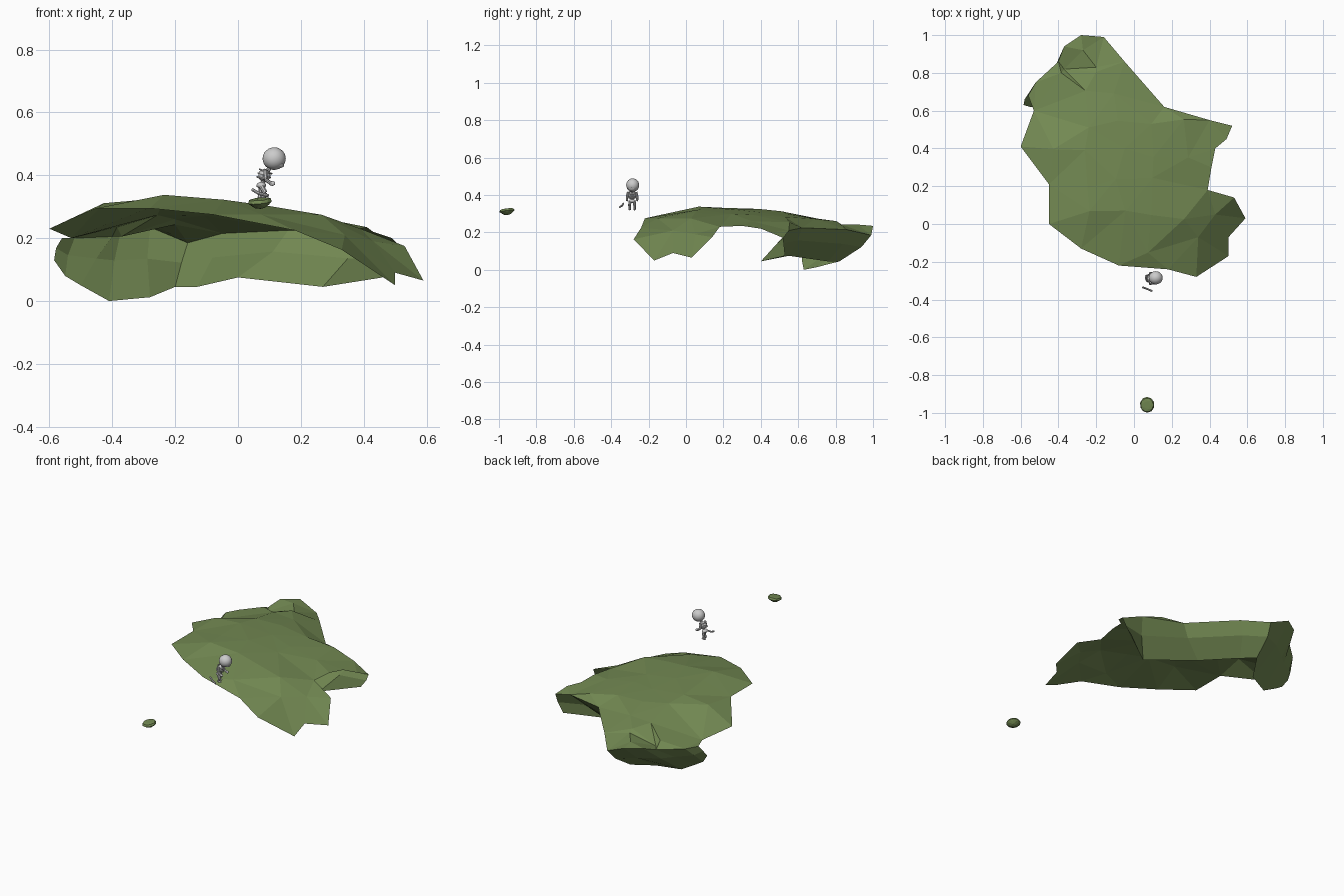
import bpy, bmesh, math, random
from mathutils import Vector
from mathutils.geometry import delaunay_2d_cdt

if "Cube" in bpy.data.objects:
    bpy.data.objects.remove(bpy.data.objects["Cube"])

random.seed(4)


def material(name, rgb):
    m = bpy.data.materials.new(name)
    m.diffuse_color = (*rgb, 1)
    m.use_nodes = True
    m.node_tree.nodes["Principled BSDF"].inputs["Base Color"].default_value = m.diffuse_color
    return m


MOSS = material("moss green", (0.17, 0.25, 0.085))
BONE = material("light grey", (0.6, 0.6, 0.6))


def make(name, verts, faces, mat):
    mesh = bpy.data.meshes.new(name)
    mesh.from_pydata([tuple(v) for v in verts], [], faces)
    bm = bmesh.new()
    bm.from_mesh(mesh)
    bmesh.ops.recalc_face_normals(bm, faces=bm.faces)
    bm.to_mesh(mesh)
    bm.free()
    mesh.materials.append(mat)
    ob = bpy.data.objects.new(name, mesh)
    bpy.context.collection.objects.link(ob)
    return ob


def interp(t, pts):
    for (a, za), (b, zb) in zip(pts, pts[1:]):
        if t <= b:
            return za + (zb - za) * max(0, (t - a) / (b - a))
    return pts[-1][1]


def height(x, y):
    zx = interp(x, [(-.6, .25), (-.44, .32), (-.27, .335), (-.05, .32),
                    (.2, .29), (.41, .24), (.5, .2), (.59, .08)])
    zy = interp(y, [(-.29, .23), (-.23, .27), (-.14, .31), (.06, .338),
                    (.24, .335), (.57, .31), (.78, .26), (1, .235)])
    return zx + zy - .335


# Canopy rim: front and sides, then the back edge that the wall hangs from
front_rim = [(-.53, .60, .20), (-.6, .41, .23), (-.45, .21, .295), (-.45, 0, .295),
             (-.28, -.13, .295), (-.08, -.22, .275), (.18, -.24, .225),
             (.33, -.28, .163), (.5, -.17, .05), (.5, -.07, .09), (.59, .03, .065),
             (.53, .14, .175), (.39, .18, .23), (.41, .30, .235), (.43, .40, .22),
             (.49, .45, .20)]
back_rim = [(.52, .52, .17), (.40, .55, .21), (.16, .62, .225), (-.05, .86, .215),
            (-.16, .99, .185), (-.28, 1.0, .235), (-.37, .94, .235), (-.40, .86, .205),
            (-.52, .75, .20), (-.56, .68, .20)]
rim = front_rim + back_rim

# Interior canopy points: back step and right lobe, then a jittered grid
inner = [(-.385, .80, .235), (-.20, .805, .26), (-.37, .82, .205), (-.2, .83, .243),
         (-.27, .92, .242), (.34, -.07, .21), (.43, .05, .19)]


def inside(x, y):
    hit = False
    for a, b in zip(rim, rim[1:] + rim[:1]):
        if (a[1] > y) != (b[1] > y):
            if x < a[0] + (y - a[1]) / (b[1] - a[1]) * (b[0] - a[0]):
                hit = not hit
    return hit


for i in range(6):
    for j in range(6):
        x = -.46 + i * .19 + random.uniform(-.04, .04)
        y = -.12 + j * .165 + random.uniform(-.035, .035)
        clear = all(math.hypot(x - p[0], y - p[1]) > .085 for p in rim + inner)
        if clear and inside(x, y):
            inner.append((x, y, height(x, y) + random.uniform(-.005, .004)))

pts = rim + inner
n = len(rim)
out = delaunay_2d_cdt([Vector(p[:2]) for p in pts],
                      [(i, (i + 1) % n) for i in range(n)], [], 1, 1e-5)
verts = [(v.x, v.y, pts[src[0]][2] if src else height(v.x, v.y))
         for v, src in zip(out[0], out[3])]
canopy = make("canopy", verts, [tuple(f) for f in out[2]], MOSS)

# Back wall: hangs from the back rim and tucks forward underneath
foot = [(.46, .53, .075), (.27, .40, .045), (0, .55, .075), (-.13, .76, .045),
        (-.20, .82, .045), (-.28, .69, .012), (-.41, .63, 0), (-.50, .62, .05),
        (-.55, .62, .08), (-.585, .63, .13)]
rows = [back_rim, [], foot]
for a, b in zip(back_rim, foot):
    mid = Vector(a).lerp(Vector(b), .45)
    away = Vector((mid.x + .15, mid.y - .5, 0)).normalized()
    push = .025 if -.3 < mid.x < .2 else .008
    rows[1].append(tuple(mid + away * push))
w = len(foot)
make("back_wall", rows[0] + rows[1] + rows[2],
     [(r * w + c, r * w + c + 1, (r + 1) * w + c + 1, (r + 1) * w + c)
      for r in range(2) for c in range(w - 1)], MOSS)


def ball(name, loc, scale, mat, sub=2, smooth=False):
    bpy.ops.mesh.primitive_ico_sphere_add(subdivisions=sub, radius=1, location=loc)
    ob = bpy.context.object
    ob.name, ob.scale = name, scale
    ob.data.materials.append(mat)
    if smooth:
        bpy.ops.object.shade_smooth()
    return ob


def rod(name, a, b, r, mat=BONE):
    a, b = Vector(a), Vector(b)
    bpy.ops.mesh.primitive_cylinder_add(vertices=8, radius=r, depth=(b - a).length,
                                        location=(a + b) / 2)
    ob = bpy.context.object
    ob.name = name
    ob.rotation_euler = (b - a).to_track_quat('Z', 'Y').to_euler()
    ob.data.materials.append(mat)
    bpy.ops.object.shade_smooth_by_angle()


# Loose stone: flattened top, tapered underside, slight tilt
stone = ball("stone", (.07, -.957, .314), (.039, .042, .021), MOSS, 2)
stone.rotation_euler = (.12, -.1, 0)
for v in stone.data.vertices:
    v.co.z = min(v.co.z, .6)
    if v.co.z < -.3:
        v.co.x *= .8
        v.co.y *= .8

# Small figure, facing right with a slight lean
Y = -.288
ball("head", (.115, Y + .003, .453), (.037, .035, .036), BONE, 3, True)
ball("jaw", (.130, Y, .434), (.018, .02, .012), BONE, 2, True)
rod("spine", (.072, Y, .362), (.1, Y, .425), .007)
ball("chest", (.084, Y, .400), (.020, .022, .021), BONE, 2, True)
ball("pelvis", (.074, Y, .368), (.016, .019, .011), BONE, 2, True)
for k in range(3):
    bpy.ops.mesh.primitive_torus_add(major_segments=14, minor_segments=6,
                                     major_radius=.020, minor_radius=.003,
                                     location=(.08 + k * .004, Y, .388 + k * .012),
                                     rotation=(0, .35, 0))
    bpy.context.object.name = "rib"
    bpy.context.object.data.materials.append(BONE)
for s in (-1, 1):
    rod("upper_arm", (.088, Y + s * .021, .416), (.086, Y + s * .028, .387), .007)
    rod("forearm", (.086, Y + s * .028, .387), (.106, Y + s * .027, .374), .006)
    ball("hand", (.109, Y + s * .027, .374), (.010, .006, .008), BONE, 2, True)
    rod("thigh", (.074, Y + s * .011, .366), (.080 - s * .006, Y + s * .014, .345), .008)
    rod("shin", (.080 - s * .006, Y + s * .014, .345), (.074 - s * .006, Y + s * .013, .326), .007)
    ball("foot", (.078 - s * .006, Y + s * .013, .324), (.014, .007, .006), BONE, 2, True)

# Loose bent stick in front of the figure
rod("stick_upper", (.045, -.335, .355), (.065, -.342, .343), .005)
rod("stick_lower", (.065, -.342, .343), (.096, -.355, .335), .005)
